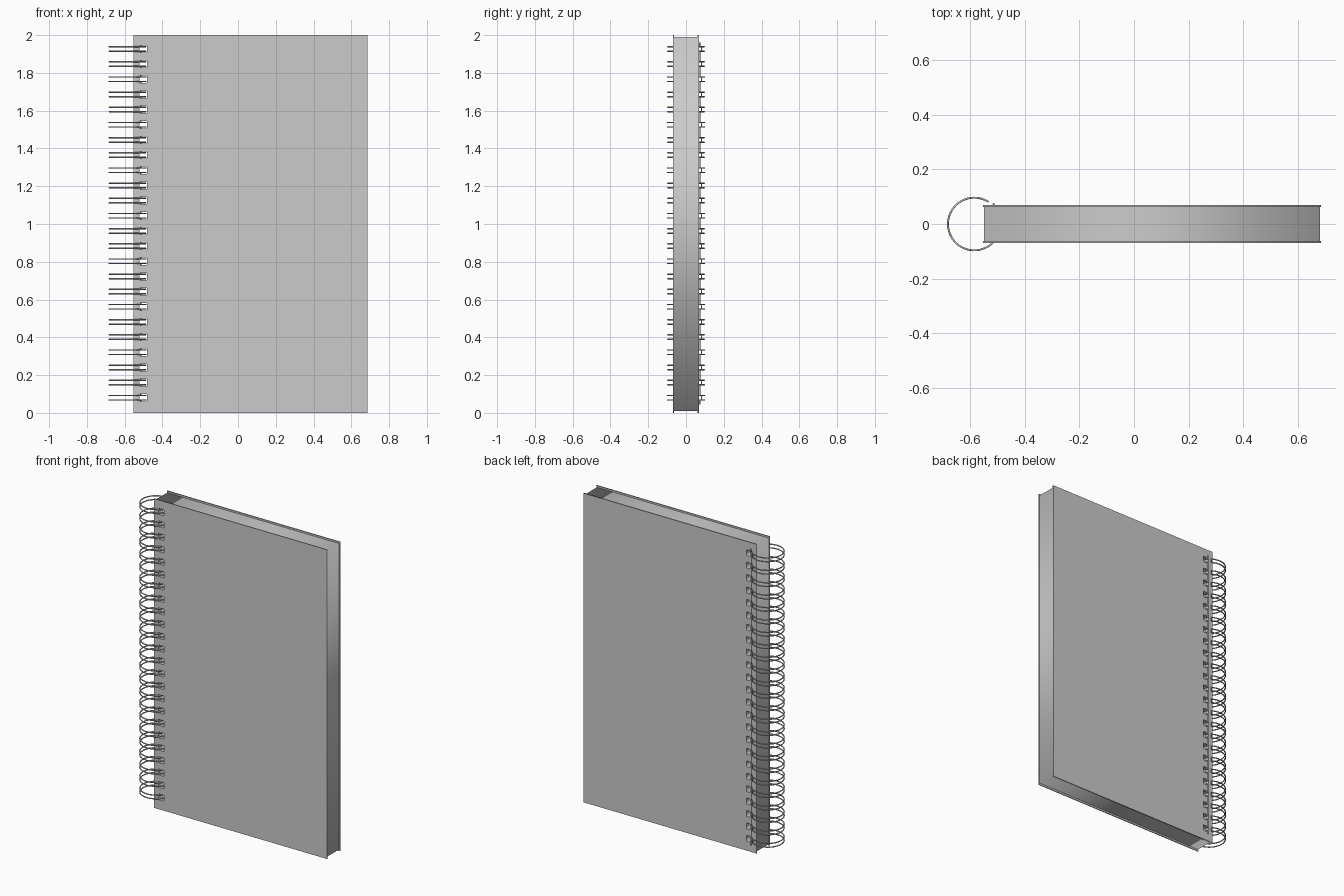
import bpy
from math import cos, sin, radians, pi

if "Cube" in bpy.data.objects:
    bpy.data.objects.remove(bpy.data.objects["Cube"])

PAIRS = 24
Z0, Z1 = 0.08, 1.927
centres = [Z0 + (Z1 - Z0) * i / (PAIRS - 1) for i in range(PAIRS)]


def rect(curve, x0, x1, z0, z1):
    s = curve.splines.new('POLY')
    s.points.add(3)
    for p, (x, z) in zip(s.points, [(x0, z0), (x1, z0), (x1, z1), (x0, z1)]):
        p.co = (x, z, 0, 1)
    s.use_cyclic_u = True


def to_mesh(ob):
    bpy.ops.object.select_all(action='DESELECT')
    ob.select_set(True)
    bpy.context.view_layer.objects.active = ob
    bpy.ops.object.convert(target='MESH')


def punched_slab(name, x0, x1, z0, z1, y0, y1):
    """Upright sheet with a column of rectangular binding holes."""
    c = bpy.data.curves.new(name, 'CURVE')
    c.dimensions = '2D'
    c.fill_mode = 'BOTH'
    c.extrude = (y1 - y0) / 2
    rect(c, x0, x1, z0, z1)
    for z in centres:
        rect(c, -0.521, -0.482, z - 0.019, z + 0.019)
    ob = bpy.data.objects.new(name, c)
    bpy.context.collection.objects.link(ob)
    ob.rotation_euler = (pi / 2, 0, 0)
    ob.location.y = (y0 + y1) / 2
    to_mesh(ob)
    return ob


# covers and page block
punched_slab("front_cover", -0.553, 0.685, 0, 2, -0.069, -0.063)
punched_slab("back_cover", -0.553, 0.685, 0, 2, 0.062, 0.069)
punched_slab("page_block", -0.550, 0.681, 0.011, 1.989, -0.063, 0.062)

# twin-loop binding: one continuous wire looping out and back for every hole
CX, R, WIRE, HALF = -0.585, 0.0965, 0.0037, 0.012
A0, A1, STEPS = radians(46), radians(58 - 360), 40
arc = [A0 + (A1 - A0) * i / STEPS for i in range(STEPS + 1)]


def ring(a, z):
    r = R + (0.005 if a == A0 else 0)
    return (CX + r * cos(a), r * sin(a), z)


path = [ring(A0, Z0 - 0.035)]
for z in centres:
    path += [ring(a, z - HALF) for a in arc]
    path += [ring(a, z + HALF) for a in reversed(arc)]
path.append(ring(A0, Z1 + 0.035))

wire = bpy.data.curves.new("binding_wire", 'CURVE')
wire.dimensions = '3D'
wire.bevel_depth = WIRE
wire.bevel_resolution = 2
wire.use_fill_caps = True
s = wire.splines.new('POLY')
s.points.add(len(path) - 1)
for p, co in zip(s.points, path):
    p.co = (*co, 1)
wire_ob = bpy.data.objects.new("binding_wire", wire)
bpy.context.collection.objects.link(wire_ob)
to_mesh(wire_ob)
bpy.ops.object.shade_smooth_by_angle(angle=radians(50))
